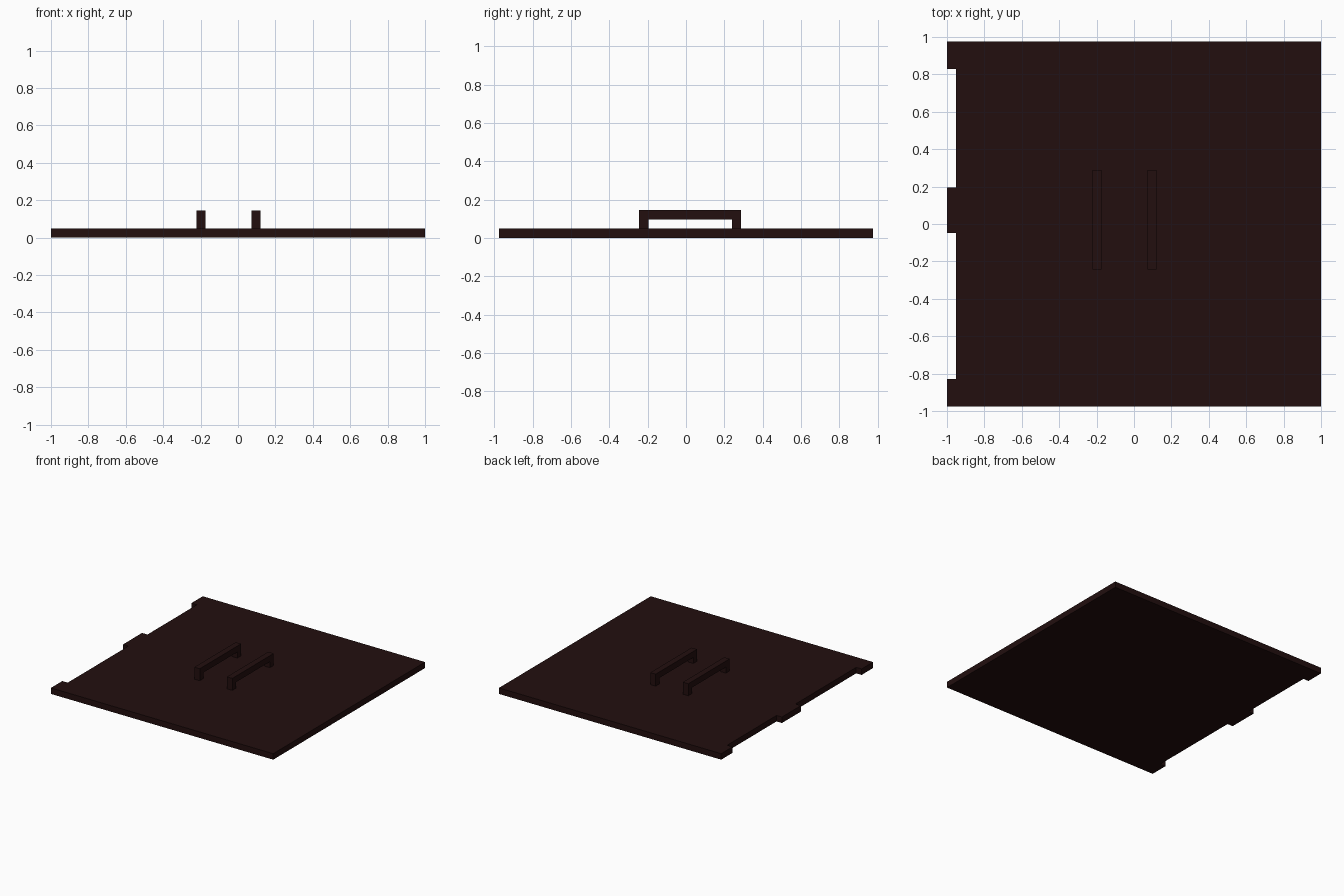
import bpy, bmesh

if "Cube" in bpy.data.objects:
    bpy.data.objects.remove(bpy.data.objects["Cube"])

U = 2 / 41  # base module: board thickness

wood = bpy.data.materials.new("dark_brown_wood")
wood.diffuse_color = (0.016, 0.0045, 0.0045, 1)
wood.use_nodes = True
wood.node_tree.nodes["Principled BSDF"].inputs["Base Color"].default_value = wood.diffuse_color


def extrude_profile(name, pts, direction):
    """Make a solid by extruding a closed flat profile."""
    bm = bmesh.new()
    face = bm.faces.new([bm.verts.new(p) for p in pts])
    ext = bmesh.ops.extrude_face_region(bm, geom=[face], use_keep_orig=True)
    moved = [g for g in ext["geom"] if isinstance(g, bmesh.types.BMVert)]
    bmesh.ops.translate(bm, verts=moved, vec=direction)
    bmesh.ops.recalc_face_normals(bm, faces=bm.faces)
    mesh = bpy.data.meshes.new(name)
    bm.to_mesh(mesh)
    bm.free()
    mesh.materials.append(wood)
    obj = bpy.data.objects.new(name, mesh)
    bpy.context.collection.objects.link(obj)
    return obj


# Door panel, with three hinge tabs along the left edge
L, H = 20 * U, 17 * U
out, inn = -1.0, -1.0 + U
outline = [(out, -L), (1, -L), (1, L), (out, L), (out, H), (inn, H),
           (inn, 4 * U), (out, 4 * U), (out, -U), (inn, -U),
           (inn, -H), (out, -H)]
extrude_profile("door_panel", [(x, y, 0) for x, y in outline], (0, 0, U))

# Two bracket handles: legs and bar in one U-shaped profile
y0, y1 = -5 * U, 6 * U - 0.005
profile = [(y0, U), (y0 + U, U), (y0 + U, 2 * U), (y1 - U, 2 * U),
           (y1 - U, U), (y1, U), (y1, 3 * U), (y0, 3 * U)]
for name, x in (("left_handle", -0.222), ("right_handle", 0.071)):
    extrude_profile(name, [(x, y, z) for y, z in profile], (U, 0, 0))
